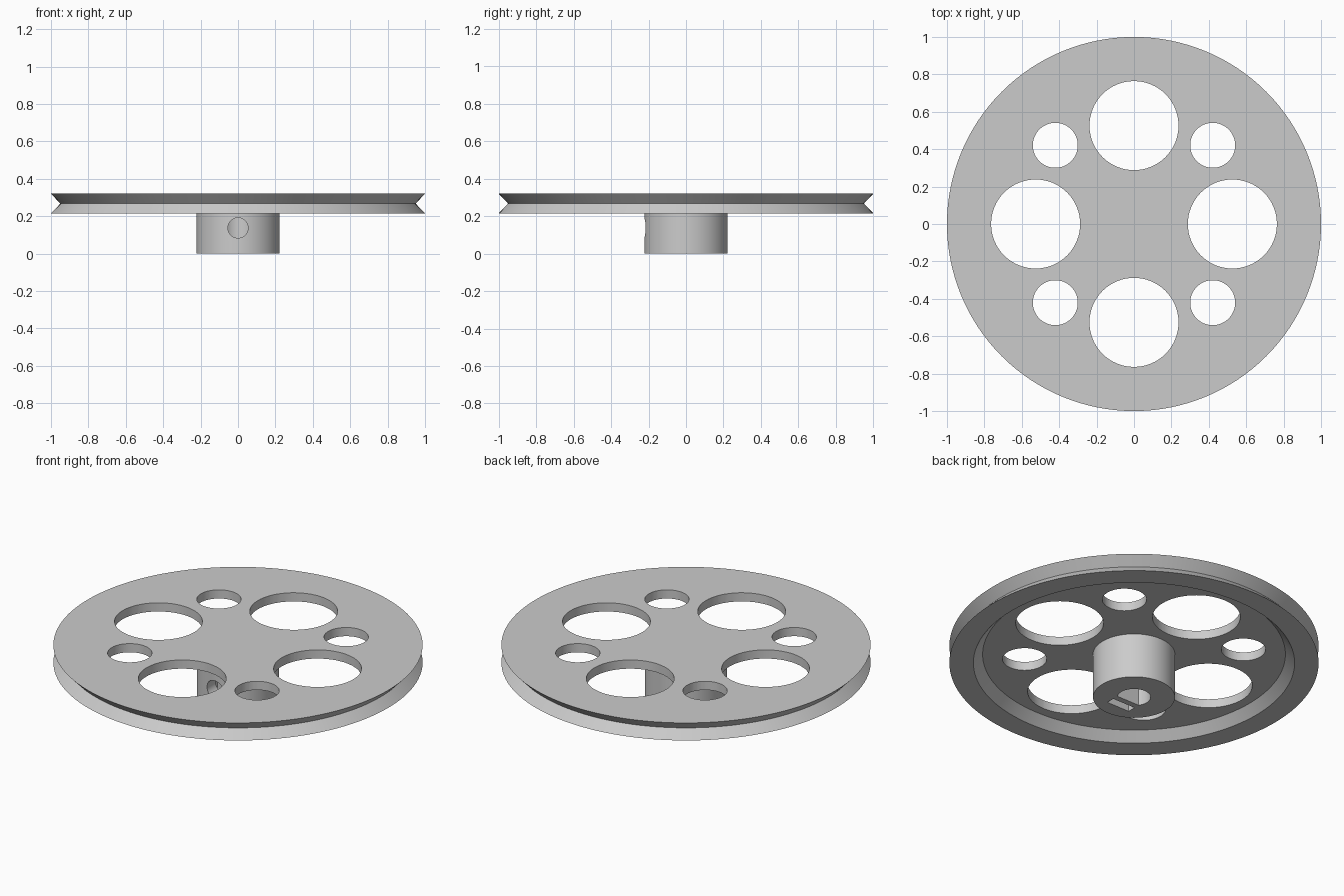
import bpy, bmesh, math
from mathutils import Matrix, Vector

cube = bpy.data.objects.get("Cube")
if cube:
    bpy.data.objects.remove(cube, do_unlink=True)

grey = bpy.data.materials.new("light_grey")
grey.use_nodes = True
grey.diffuse_color = (0.6, 0.6, 0.6, 1)
grey.node_tree.nodes["Principled BSDF"].inputs["Base Color"].default_value = (0.6, 0.6, 0.6, 1)


def make_object(name, bm):
    bmesh.ops.recalc_face_normals(bm, faces=bm.faces)
    mesh = bpy.data.meshes.new(name)
    bm.to_mesh(mesh)
    bm.free()
    mesh.materials.append(grey)
    obj = bpy.data.objects.new(name, mesh)
    bpy.context.collection.objects.link(obj)
    return obj


def lathe(name, profile, steps=128):
    bm = bmesh.new()
    verts = [bm.verts.new((r, 0, z)) for r, z in profile]
    edges = [bm.edges.new(pair) for pair in zip(verts, verts[1:])]
    bmesh.ops.spin(bm, geom=verts + edges, cent=(0, 0, 0), axis=(0, 0, 1),
                   angle=math.tau, steps=steps)
    bmesh.ops.remove_doubles(bm, verts=bm.verts, dist=0.0001)
    return make_object(name, bm)


def prism(name, outline, bottom, top):
    bm = bmesh.new()
    face = bm.faces.new([bm.verts.new((x, y, bottom)) for x, y in outline])
    side = bmesh.ops.extrude_face_region(bm, geom=[face])["geom"]
    bmesh.ops.translate(bm, vec=(0, 0, top - bottom),
                        verts=[v for v in side if isinstance(v, bmesh.types.BMVert)])
    return make_object(name, bm)


def arc(radius, start, end, count, x=0, y=0):
    return [(x + radius * math.cos(start + (end - start) * i / count),
             y + radius * math.sin(start + (end - start) * i / count))
            for i in range(count + 1)]


# Grooved disc with a recessed underside and a central hub
pulley = lathe("pulley_wheel", [
    (0, 0), (0.222, 0), (0.222, 0.268), (0.82, 0.268), (0.87, 0.215),
    (1, 0.215), (0.95, 0.267), (1, 0.32), (0, 0.32)])

cutters = []

# Alternating large and small round openings
for i in range(8):
    radius, distance = (0.238, 0.526) if i % 2 == 0 else (0.12, 0.595)
    a = i * math.pi / 4
    ring = arc(radius, 0, math.tau, 64, distance * math.cos(a), distance * math.sin(a))
    cutters.append(prism("opening_cutter", ring[:-1], 0.1, 0.5))

# D-shaped shaft bore, with its flat towards the front
flat = math.asin(0.05 / 0.09)
cutters.append(prism("shaft_cutter", arc(0.09, -flat, math.pi + flat, 40), -0.1, 0.22))

# Nut slot in front of the flat
cutters.append(prism("nut_slot_cutter", [(-0.075, -0.135), (0.075, -0.135),
                                         (0.075, -0.085), (-0.075, -0.085)], -0.1, 0.2))

# Set screw hole from the front of the hub into the bore
bm = bmesh.new()
bmesh.ops.create_cone(bm, cap_ends=True, segments=40, radius1=0.054, radius2=0.054, depth=0.3,
                      matrix=Matrix.Translation(Vector((0, -0.16, 0.137)))
                      @ Matrix.Rotation(math.pi / 2, 4, "X"))
cutters.append(make_object("screw_hole_cutter", bm))

for cutter in cutters:
    cut = pulley.modifiers.new(cutter.name, "BOOLEAN")
    cut.operation = "DIFFERENCE"
    cut.solver = "EXACT"
    cut.object = cutter

# Bake the cuts, then remove the helpers
bpy.context.view_layer.update()
result = bpy.data.meshes.new_from_object(
    pulley.evaluated_get(bpy.context.evaluated_depsgraph_get()))
pulley.modifiers.clear()
pulley.data = result
for cutter in cutters:
    bpy.data.objects.remove(cutter, do_unlink=True)

bpy.ops.object.select_all(action="DESELECT")
pulley.select_set(True)
bpy.context.view_layer.objects.active = pulley
bpy.ops.object.shade_smooth_by_angle(angle=math.radians(30))
